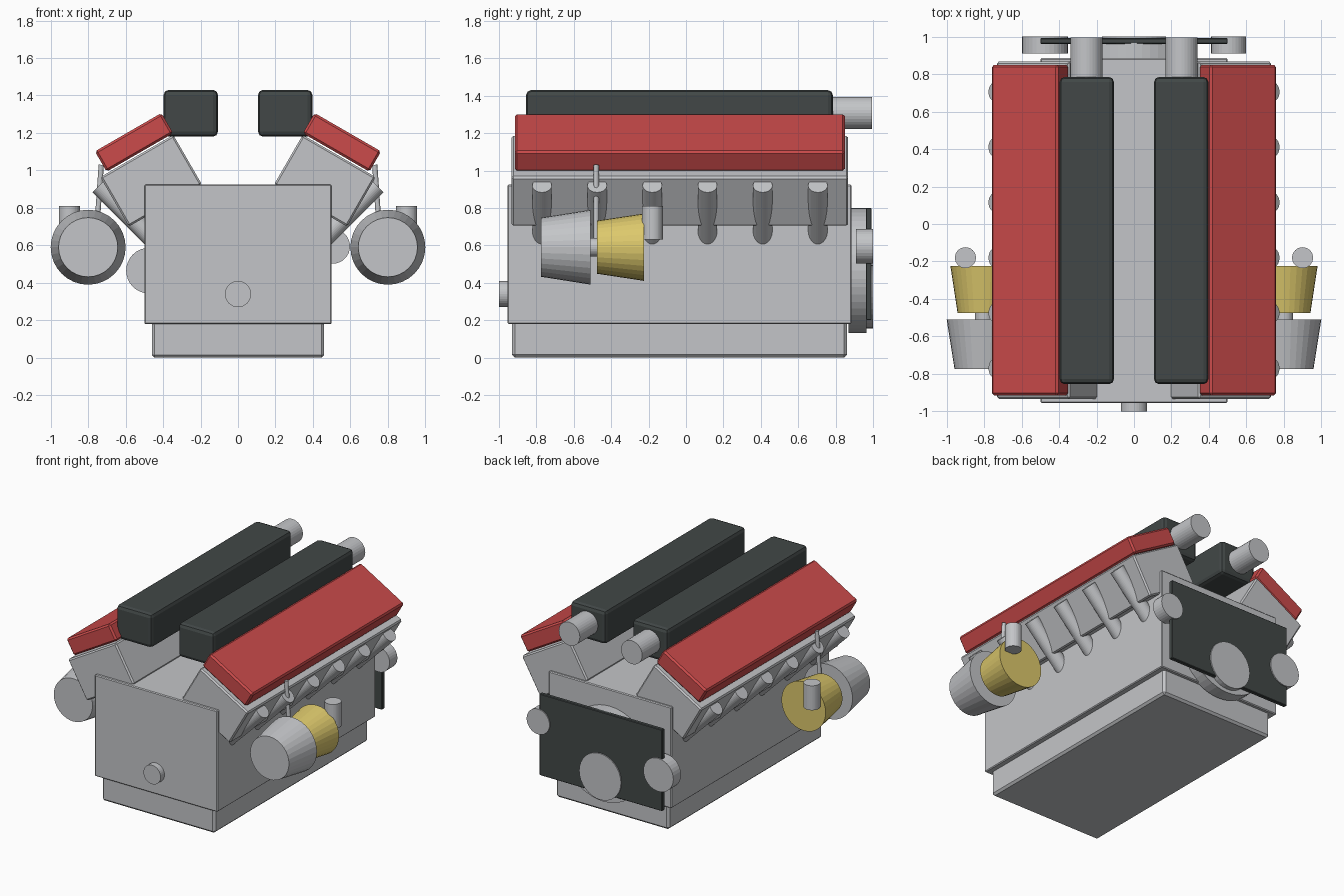
import bpy
import math
from mathutils import Vector

cube = bpy.data.objects.get("Cube")
if cube:
    bpy.data.objects.remove(cube, do_unlink=True)


def material(name, rgb):
    mat = bpy.data.materials.new(name)
    mat.use_nodes = True
    mat.diffuse_color = (*rgb, 1)
    mat.node_tree.nodes["Principled BSDF"].inputs["Base Color"].default_value = (*rgb, 1)
    return mat


GREY = material("cast grey", (0.55, 0.56, 0.58))
RED = material("cover red", (0.60, 0.07, 0.07))
DARK = material("dark slate", (0.054, 0.064, 0.063))
GOLD = material("gold", (0.72, 0.58, 0.15))


def finish(name, mat):
    obj = bpy.context.object
    obj.name = name
    obj.data.name = name
    obj.data.materials.append(mat)
    return obj


def box(name, mat, center, size, tilt=0, bevel=0.01, segments=1):
    """Bevelled box, tilted about the y axis by degrees."""
    bpy.ops.mesh.primitive_cube_add(size=1, location=center)
    obj = finish(name, mat)
    obj.scale = size
    bpy.ops.object.transform_apply(location=False, rotation=False, scale=True)
    obj.rotation_euler.y = math.radians(tilt)
    mod = obj.modifiers.new("Bevel", "BEVEL")
    mod.width = bevel
    mod.segments = segments
    return obj


def tube(name, mat, start, end, r_start, r_end=None, sides=32):
    """Cylinder or cone between two points."""
    a, b = Vector(start), Vector(end)
    bpy.ops.mesh.primitive_cone_add(
        vertices=sides, radius1=r_start, radius2=r_end or r_start,
        depth=(b - a).length, location=(a + b) / 2)
    obj = finish(name, mat)
    obj.rotation_euler = (b - a).to_track_quat("Z", "Y").to_euler()
    return obj


# Block, sump and crank nose
box("engine_block", GREY, (0, -0.035, 0.552), (1.0, 1.84, 0.745), bevel=0.006)
box("oil_sump", GREY, (0, -0.035, 0.1), (0.92, 1.79, 0.2), bevel=0.015)
tube("crank_nose", GREY, (0, -1.0, 0.34), (0, -0.9, 0.34), 0.07)

# Two banks, mirrored across the centre
for side, s in (("left", 1), ("right", -1)):
    box(f"{side}_head", GREY, (s * 0.464, -0.033, 0.945), (0.45, 1.8, 0.305), s * 30)
    box(f"{side}_valve_cover", RED, (s * 0.555, -0.033, 1.15), (0.41, 1.765, 0.125),
        s * 30, bevel=0.012)

    # Intake plenum with its rear inlet pipe
    box(f"{side}_plenum", DARK, (s * 0.252, -0.035, 1.305), (0.29, 1.64, 0.25),
        bevel=0.027, segments=2)
    tube(f"{side}_inlet_pipe", GREY, (s * 0.254, 0.7, 1.307), (s * 0.254, 0.995, 1.307), 0.086)

    # Row of exhaust runners
    for i in range(6):
        y = -0.77 + i * 0.295
        tube(f"{side}_exhaust_runner_{i + 1}", GREY, (s * 0.44, y, 0.62), (s * 0.74, y, 0.92), 0.052)

    # Turbocharger: two housings, shaft, outlet and feed line
    tube(f"{side}_compressor", GREY, (s * 0.8, -0.775, 0.59), (s * 0.8, -0.51, 0.59), 0.158, 0.2)
    tube(f"{side}_turbine", GOLD, (s * 0.8, -0.475, 0.59), (s * 0.8, -0.225, 0.59), 0.142, 0.18)
    tube(f"{side}_turbo_shaft", GREY, (s * 0.8, -0.55, 0.59), (s * 0.8, -0.4, 0.59), 0.05)
    tube(f"{side}_turbo_outlet", GREY, (s * 0.9, -0.18, 0.63), (s * 0.9, -0.18, 0.81), 0.056)
    tube(f"{side}_oil_line", GREY, (s * 0.76, -0.48, 0.6), (s * 0.73, -0.48, 1.03), 0.014, sides=12)

# Rear drive: disc, cover plate and three pulleys
tube("drive_disc", GREY, (0, 0.87, 0.465), (0, 0.965, 0.465), 0.335, sides=48)
box("drive_plate", DARK, (0, 0.977, 0.5), (1.0, 0.03, 0.6), bevel=0.004)
for name, x, z, r in (("crank_pulley", 0, 0.325, 0.17),
                      ("upper_pulley", 0.505, 0.595, 0.093),
                      ("lower_pulley", -0.475, 0.465, 0.122)):
    tube(name, GREY, (x, 0.91, z), (x, 1.0, z), r)
